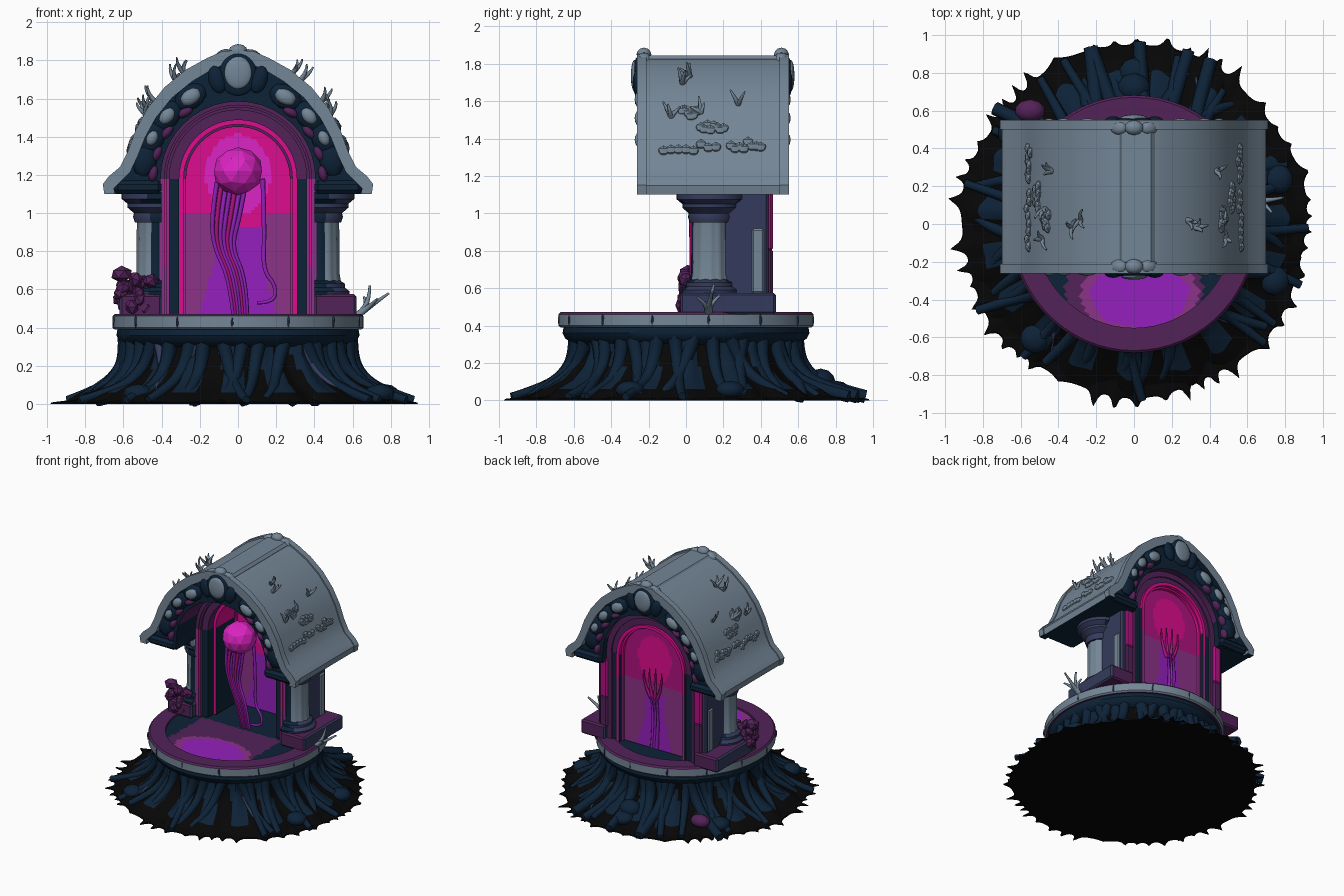
import bpy, bmesh, math, random
from math import sin, cos, pi, hypot, atan2
from mathutils import Matrix, Vector

random.seed(4)
if "Cube" in bpy.data.objects:
    bpy.data.objects.remove(bpy.data.objects["Cube"])

# Palette (display values, converted to linear)
PALETTE = {
    "black": (6, 6, 7), "navy": (13, 34, 55), "stone grey": (116, 134, 150),
    "slate": (52, 59, 92), "plum": (82, 34, 88), "dusty purple": (140, 50, 135),
    "hot pink": (222, 12, 142), "magenta": (220, 36, 195), "violet": (148, 32, 188),
    "deep pink": (175, 18, 128),
}
MATS = {}
for label, rgb in PALETTE.items():
    lin = [((c / 255 + 0.055) / 1.055) ** 2.4 for c in rgb] + [1]
    m = bpy.data.materials.new(label)
    m.use_nodes = True
    m.diffuse_color = lin
    m.node_tree.nodes["Principled BSDF"].inputs["Base Color"].default_value = lin
    MATS[label] = m


def finish(name, bm, colour, smooth=True):
    """Turn a bmesh into an object; colour is a name or a rule on (centre, normal)."""
    bmesh.ops.remove_doubles(bm, verts=bm.verts, dist=0.0005)
    bmesh.ops.recalc_face_normals(bm, faces=bm.faces)
    me = bpy.data.meshes.new(name)
    slots = []
    for f in bm.faces:
        c = colour if isinstance(colour, str) else colour(f.calc_center_median(), f.normal)
        if c not in slots:
            slots.append(c)
            me.materials.append(MATS[c])
        f.material_index = slots.index(c)
    bm.to_mesh(me)
    bm.free()
    ob = bpy.data.objects.new(name, me)
    bpy.context.collection.objects.link(ob)
    if smooth:
        bpy.ops.object.select_all(action='DESELECT')
        ob.select_set(True)
        bpy.context.view_layer.objects.active = ob
        bpy.ops.object.shade_smooth_by_angle(angle=math.radians(35))


def lathe(name, profile, colour, n=48, at=(0, 0), wobble=lambda a, z: 1, clip=0):
    """Turned shape; clip keeps only the part outside the portal on that side."""
    bm = bmesh.new()
    rows = []
    for r, z in profile:
        angles = [2 * pi * k / n for k in range(n)]
        rows.append([bm.verts.new((at[0] + r * wobble(a, z) * cos(a), at[1] + r * wobble(a, z) * sin(a), z))
                     for a in angles])
    for lo, hi in zip(rows, rows[1:]):
        for k in range(n):
            j = (k + 1) % n
            bm.faces.new((lo[k], lo[j], hi[j], hi[k]))
    if clip:
        bmesh.ops.bisect_plane(bm, geom=bm.verts[:] + bm.edges[:] + bm.faces[:], plane_co=(clip * 0.4, 0, 0),
                               plane_no=(clip, 0, 0), clear_inner=True)
    finish(name, bm, colour)


def band(name, outer, inner, y0, y1, colour):
    """Solid strip between two matching outlines in the xz plane."""
    bm = bmesh.new()
    rows = [[bm.verts.new((x, y, z)) for (x, z), y in ((o, y0), (o, y1), (i, y1), (i, y0))]
            for o, i in zip(outer, inner)]
    for a, b in zip(rows, rows[1:]):
        for k in range(4):
            j = (k + 1) % 4
            bm.faces.new((a[k], a[j], b[j], b[k]))
    bm.faces.new(rows[0])
    bm.faces.new(rows[-1])
    finish(name, bm, colour)


def box(name, x, y, z, colour, bevel=0.012):
    bm = bmesh.new()
    mid = Vector([(p[0] + p[1]) / 2 for p in (x, y, z)])
    size = [abs(p[1] - p[0]) for p in (x, y, z)]
    bmesh.ops.create_cube(bm, size=1, matrix=Matrix.Translation(mid) @ Matrix.Diagonal((*size, 1)))
    bmesh.ops.bevel(bm, geom=bm.edges[:], offset=bevel, segments=1, affect='EDGES')
    finish(name, bm, colour)


def blobs(name, items, colour, sub=2, smooth=True):
    """Ellipsoids given as (centre, radii, tilt about y)."""
    bm = bmesh.new()
    for c, s, tilt in items:
        bmesh.ops.create_icosphere(bm, subdivisions=sub, radius=1, matrix=Matrix.Translation(c)
                                   @ Matrix.Rotation(tilt, 4, 'Y') @ Matrix.Diagonal((*s, 1)))
    finish(name, bm, colour, smooth)


def tubes(name, paths, radius, colour, tip=0.3):
    cu = bpy.data.curves.new(name, 'CURVE')
    cu.dimensions, cu.bevel_depth, cu.bevel_resolution = '3D', radius, 1
    cu.resolution_u, cu.use_fill_caps = 4, True
    for path in paths:
        sp = cu.splines.new('NURBS')
        sp.points.add(len(path) - 1)
        for i, p in enumerate(path):
            sp.points[i].co = (*p, 1)
            sp.points[i].radius = 1 + (tip - 1) * i / (len(path) - 1)
        sp.order_u, sp.use_endpoint_u = 3, True
    cu.materials.append(MATS[colour])
    ob = bpy.data.objects.new(name, cu)
    bpy.context.collection.objects.link(ob)
    bpy.ops.object.select_all(action='DESELECT')
    ob.select_set(True)
    bpy.context.view_layer.objects.active = ob
    bpy.ops.object.convert(target='MESH')


def mirrored(half):
    return [(-x, z) for x, z in reversed(half[1:])] + half


SPRING, FLOOR, EAVE = 1.18, 0.47, 1.10


def arch(r, n=14):
    half = [(r * sin(pi / 2 * i / n), SPRING + r * cos(pi / 2 * i / n)) for i in range(n + 1)]
    return mirrored(half + [(r, 1.0), (r, 0.72), (r, FLOOR)])


# Spiky ground skirt, ridged stump and roots
spikes = [random.uniform(0.02, 0.1) for _ in range(46)]


def jag(a, z):
    t = (a + 0.05 * sin(5 * a) + 0.035 * sin(11 * a)) / (2 * pi) * 46
    peak = 1 - abs(t % 1 - 0.5) * 2
    return 0.925 + 0.012 * sin(7 * a) + 0.05 * max(0, sin(a)) ** 9 + spikes[int(t) % 46] * peak ** 3


lathe("ground_skirt", [(0, 0), (0.985, 0), (0.98, 0.008), (0.85, 0.025), (0, 0.05)], "black", 414, wobble=jag)
lathe("stump", [(0, 0.01), (0.88, 0.01), (0.80, 0.06), (0.70, 0.11), (0.63, 0.18), (0.59, 0.26), (0.59, 0.35), (0, 0.36)],
      lambda c, n: "black" if sin(19 * atan2(c.y, c.x) + 6 * c.z) < 0.05 or c.z < 0.045 else "navy", 190,
      wobble=lambda a, z: 1 + 0.025 * sin(19 * a + 6 * z) + 0.015 * sin(31 * a + 1))


def root(a, reach):
    steps = [(0.59, 0.36), (0.59, 0.25), (0.65, 0.14), (0.76, 0.07), (reach, 0.02)]
    sway = random.uniform(-0.22, 0.22)
    return [(r * cos(a + sway * i / 3), r * sin(a + sway * i / 3), z) for i, (r, z) in enumerate(steps)]


tubes("roots", [root(2 * pi * (i + random.random() * 0.6) / 36, random.uniform(0.80, 0.95)) for i in range(36)],
      0.042, "navy", 0.55)
tubes("back_roots", [root(a, 0.96) for a in (0.95, 1.25, 1.45, 1.7, 1.95, 2.2)], 0.045, "navy", 0.8)
tubes("pale_roots", [root(a, 0.84) for a in (3.9, 4.35, 5.3, 0.9)], 0.026, "slate")
blobs("root_knots", [((0.8 * cos(a), 0.8 * sin(a), 0.055), (0.08, 0.08, 0.05), 0) for a in (1.57, 0.3, 2.5, 5.9, 4.0)]
      + [((0, 0.72, 0.1), (0.09, 0.08, 0.07), 0)], "navy")
blobs("root_moss", [((-0.55, 0.6, 0.1), (0.08, 0.06, 0.05), 0)], "plum")


# Round platform with a sunken glowing pool
def narrow(a, z):
    return 1 - 0.035 * cos(a) ** 2


lathe("platform_underside", [(0, 0.30), (0.60, 0.30), (0.645, 0.33), (0.66, 0.36), (0.655, 0.39), (0, 0.39)], "navy", 64,
      wobble=narrow)
lathe("platform_rim", [(0.5, 0.39), (0.67, 0.39), (0.682, 0.40), (0.682, 0.46), (0.67, 0.472), (0.55, 0.472), (0.55, 0.44)],
      lambda c, n: "plum" if n.z > 0.5 or hypot(c.x, c.y) < 0.6 else "stone grey", 64, wobble=narrow)


def pool_colour(c, n):
    glow_dist = hypot((c.x - 0.03) / 0.26, (c.y + 0.38) / 0.17)
    if glow_dist < 1:
        return "violet"
    if glow_dist < 1.2:
        return "dusty purple"
    return "navy" if c.x > 0.36 or c.x < -0.36 or c.y > 0.05 else "plum"


lathe("pool", [(0.56 * i / 24, 0.455) for i in range(25)], pool_colour, 96, wobble=narrow)
joint_angles = [2 * pi * (i + 0.4) / 14 for i in range(14)]
blobs("rim_joints", [((0.678 * narrow(a, 0) * cos(a), 0.678 * sin(a), 0.43), (0.008, 0.008, 0.036), 0)
                     for a in joint_angles], "slate", 1)

# Plinths, fluted half-sunk columns and side walls
for s, side in ((1, "left"), (-1, "right")):
    box(side + "_plinth", (s * 0.40, s * 0.62), (-0.03, 0.48), (0.46, 0.575),
        lambda c, n: "slate" if abs(n.x) > 0.5 else "plum")
    box(side + "_wall", (s * 0.39, s * 0.49), (0.2, 0.44), (0.56, 1.12), "slate")
    box(side + "_pilaster", (s * 0.40, s * 0.50), (0.35, 0.42), (0.57, 0.92), "stone grey")
    box(side + "_wall_trim", (s * 0.39, s * 0.46), (0.43, 0.465), (0.80, 1.12), "deep pink")
    box(side + "_wall_trim_foot", (s * 0.39, s * 0.46), (0.43, 0.465), (0.56, 0.81), "plum")
    at = (s * 0.43, 0.13)
    lathe(side + "_column_base", [(0, 0.56), (0.15, 0.56), (0.155, 0.59), (0.13, 0.61), (0.13, 0.63), (0.10, 0.65), (0, 0.65)],
          lambda c, n: "slate" if abs(n.x) > 0.35 else "navy", 24, at, clip=s)
    lathe(side + "_column_shaft", [(0.108, 0.63), (0.10, 0.68), (0.097, 0.97), (0.105, 1.0)],
          lambda c, n, s=s: "navy" if c.x * s < 0.46 else "stone grey", 48, at,
          lambda a, z: 1 + 0.03 * cos(12 * a), s)
    lathe(side + "_column_capital", [(0, 0.95), (0.11, 0.95), (0.12, 0.98), (0.115, 1.0), (0.15, 1.03), (0.15, 1.05),
                                     (0.18, 1.075), (0.18, 1.11), (0, 1.11)],
          lambda c, n: "slate" if abs(n.x) > 0.35 or 1.0 < c.z < 1.04 else "navy", 24, at, clip=s)

# Portal: nested arches and a glowing panel
band("outer_arch", arch(0.41), arch(0.36), 0.03, 0.45,
     lambda c, n: "dusty purple" if c.z < 1.1 and n.y < 0.5 else "plum")
band("arch_pinstripe", arch(0.388), arch(0.374), 0.022, 0.04,
     lambda c, n: "hot pink" if 0.72 < c.z < 1.2 else ("dusty purple" if c.z < 1 else "plum"))
band("middle_arch", arch(0.362), arch(0.308), 0.05, 0.44,
     lambda c, n: "plum" if c.z > 1.1 else "navy")


def inner_arch_colour(c, n):
    if c.z < 0.9 and n.y > 0.5:
        return "dusty purple"
    return "navy" if abs(n.y) < 0.5 and c.z < 1.1 else "hot pink"


band("inner_arch", arch(0.31), arch(0.285), 0.12, 0.46, inner_arch_colour)
band("portal_rim", arch(0.287), arch(0.272), 0.36, 0.43,
     lambda c, n: "dusty purple" if c.z < 0.9 else "plum" if c.z > SPRING and n.y < -0.5 else "hot pink")


def glow(c, n):
    d = hypot(c.x, (c.z - 1.2) * 0.8)
    back = c.y > 0.395
    if c.z < 0.93 and abs(c.x) < 0.13 + 0.3 * max(0, 0.72 - c.z) - (0.04 if back else 0):
        return "violet"
    if c.z < 1.0 and (abs(c.x) > 0.12 or back):
        return "dusty purple"
    if back:
        return "hot pink" if d < 0.15 else "deep pink"
    return "magenta" if d < 0.17 else "hot pink"


bm = bmesh.new()
for y in (0.385, 0.405):
    rows = []
    for i in range(57):
        z = FLOOR + 0.985 * i / 56
        w = 0.28 if z < SPRING else math.sqrt(max(0.28 ** 2 - (z - SPRING) ** 2, 0.0001))
        rows.append([bm.verts.new((w * (k / 16 - 1), y, z)) for k in range(33)])
    for lo, hi in zip(rows, rows[1:]):
        for k in range(32):
            bm.faces.new((lo[k], lo[k + 1], hi[k + 1], hi[k]))
finish("portal_panel", bm, glow, False)
tubes("portal_back_relief", [[(0.02 * i, 0.41, 0.48), (-0.03 + 0.02 * i, 0.42, 0.75), (0.03 * i, 0.42, 0.92)]
                             for i in (-1, 0, 1)], 0.017, "violet")
tubes("portal_back_fingers", [[(0.02 * i, 0.41, 0.88), (0.07 * i, 0.425, 1.0), (0.06 * i, 0.42, 1.14 - 0.03 * abs(i))]
                              for i in (-1.2, -0.3, 0.6, 1.4)], 0.014, "deep pink")

# Floating jelly creature
blobs("jelly_bell", [((0, 0.02, 1.22), (0.132, 0.132, 0.125), 0)], "magenta", 2, False)
strands = []
for i in range(7):
    x = -0.11 + 0.025 * i
    strands.append([(x, 0.02 + 0.02 * (i % 3), 1.16), (x - 0.03, 0.03, 0.98), (x * 0.6 - 0.06, 0.06, 0.82),
                    (x * 0.6 + 0.02, 0.05, 0.66), (x * 0.5 + 0.03, 0.08, 0.46)])
tubes("jelly_arms", strands[1::3], 0.013, "deep pink", 0.7)
tubes("jelly_inner_arms", strands[::3] + strands[2::3] + [[(0.13, 0.02, 1.18), (0.14, 0.03, 0.9), (0.13, 0.03, 0.7),
      (0.20, 0.03, 0.62), (0.19, 0.03, 0.53), (0.10, 0.03, 0.53)]], 0.013, "violet", 0.7)

# Vaulted roof: shell, end bands, dark facing
shell_half = [(0, 1.84), (.08, 1.835), (.16, 1.80), (.27, 1.74), (.38, 1.65), (.47, 1.54), (.53, 1.43), (.57, 1.32),
              (.61, 1.24), (.67, 1.19), (.70, 1.15), (.692, 1.10)]
lining_half = [(0, 1.785), (.07, 1.78), (.14, 1.75), (.24, 1.69), (.345, 1.605), (.43, 1.50), (.485, 1.40), (.525, 1.30),
               (.565, 1.215), (.62, 1.16), (.65, 1.13), (.645, EAVE)]
vault_half = [(0.405 * sin(pi / 20 * i), SPRING + 0.405 * cos(pi / 20 * i)) for i in range(11)] + [(0.405, EAVE)]
shell, lining = mirrored(shell_half), mirrored(lining_half)
under = lambda c, n: "navy" if n.z < -0.6 else "stone grey"
band("roof_shell", shell, lining, -0.25, 0.54, under)
for label, y in (("front", -0.262), ("back", 0.50)):
    band(label + "_roof_edge", [(x * 1.012, EAVE + (z - EAVE) * 1.018) for x, z in shell], lining, y, y + 0.05, under)
band("vault", lining, mirrored(vault_half), -0.22, 0.50,
     lambda c, n: "plum" if n.z < -0.2 and c.z > 1.3 and abs(n.y) < 0.5 else "navy")
box("roof_ridge", (-0.09, 0.11), (-0.22, 0.51), (1.80, 1.845), "stone grey", 0.02)

# Crest, stones and cornices on both gable ends
for label, y, out in (("front", -0.225, -1), ("back", 0.51, 1)):
    blobs(label + "_crest_surround", [((0, y + out * 0.034, 1.725), (0.1, 0.025, 0.112), 0)]
          + [((s * 0.11, y + out * 0.03, 1.70), (0.045, 0.03, 0.075), s * 0.3) for s in (-1, 1)], "navy", 3)
    blobs(label + "_crest", [((0, y + out * 0.05, 1.735), (0.072, 0.02, 0.085), 0)], "stone grey", 3)
    blobs(label + "_ridge_knobs", [((0, y, 1.85), (0.05, 0.04, 0.036), 0), ((0.08, y, 1.825), (0.05, 0.04, 0.03), 0.5),
                                   ((-0.08, y, 1.825), (0.05, 0.04, 0.03), -0.5)], "stone grey")
    ring, stones, gems = [], [], []
    for s in (-1, 1):
        for k, t in enumerate((0.52, 0.84, 1.12, 1.36)):
            p = (s * 0.50 * sin(t), y, SPRING + 0.50 * cos(t) - 0.005)
            ring.append((p, (0.09, 0.035, 0.065), s * t))
            if k < 3:
                stones.append(((p[0], y + out * 0.025, p[2]), (0.058 - 0.008 * k, 0.025, 0.04 - 0.005 * k), s * t))
            q = (s * 0.445 * sin(t + 0.15), y, SPRING + 0.445 * cos(t + 0.15))
            gems.append((q, (0.045, 0.034, 0.024), s * t))
        box(label + "_cornice", (s * 0.40, s * 0.65), (y - 0.025, y + 0.03), (1.10, 1.17), "navy", 0.02)
    blobs(label + "_gable_lobes", ring, "navy")
    blobs(label + "_gable_stones", stones, "stone grey")
    blobs(label + "_gable_gems", gems, "plum")


# Twigs and lichen on the roof, plants by the plinths
def on_roof(s, i, y):
    a, b = shell_half[int(i)], shell_half[int(i) + 1]
    f = i % 1
    return Vector((s * (a[0] + (b[0] - a[0]) * f), y, a[1] + (b[1] - a[1]) * f))


twigs, lichen = [], []
for s in (-1, 1):
    for i, y in ((3.1, 0.02), (3.5, -0.02), (4.6, 0.28), (5.2, -0.08), (5.0, 0.08)):
        p = on_roof(s, i, y)
        for k in range(3):
            d = Vector((s * random.uniform(-0.02, 0.07), random.uniform(-0.06, 0.06), random.uniform(0.03, 0.09)))
            twigs.append([p, p + d * 0.5 + Vector((s * 0.02, 0, 0)), p + d])
    for i, ys in ((6.7, (-0.12, 0.16)), (6.6, (0.24, 0.40)), (5.7, (0.08, 0.2)), (5.0, (-0.02, 0.06))):
        for k in range(8):
            y = ys[0] + (ys[1] - ys[0]) * k / 7
            lichen.append((on_roof(s, i + random.uniform(-0.2, 0.2), y), (0.022, 0.032, 0.03), 0))
tubes("roof_twigs", twigs, 0.015, "stone grey")
blobs("roof_lichen", lichen, "stone grey", 1)
c = Vector((0.62, 0.12, 0.46))
tubes("pale_coral", [[c, c + Vector((0.07, 0, 0.05)), c + Vector(d)] for d in
                     ((0.17, 0.02, 0.12), (0.07, 0.03, 0.16), (0.11, -0.06, 0.09), (0.04, 0.06, 0.1))], 0.022, "stone grey")
blobs("purple_plant", [((-0.56 + random.uniform(-0.07, 0.11), random.uniform(-0.02, 0.06), 0.5 + 0.009 * k),
                        (0.045, 0.045, 0.04), k) for k in range(18)] + [((-0.61, 0.01, 0.68), (0.06, 0.05, 0.045), 0)],
      "plum", 1, False)
